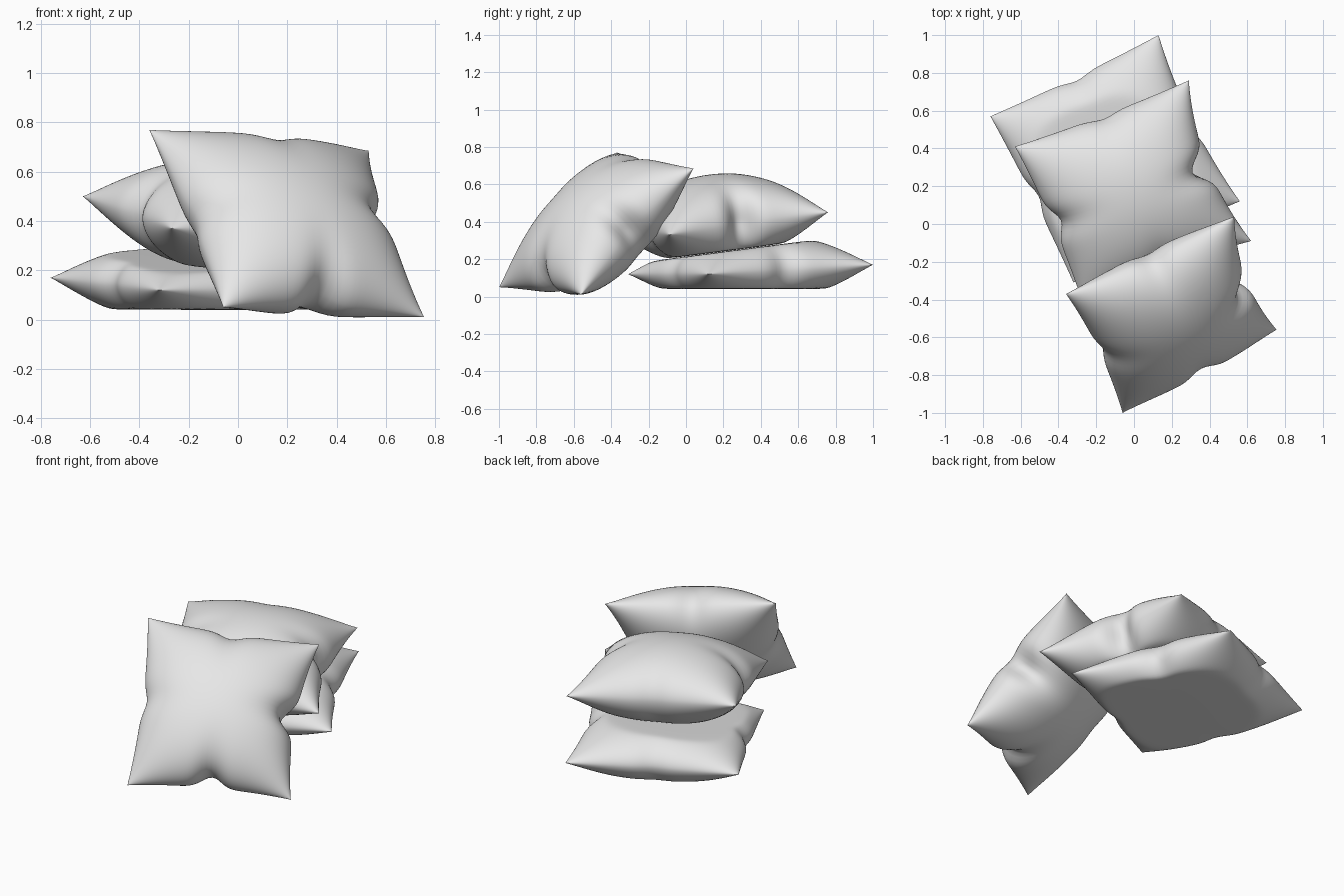
import bpy, bmesh, math
from mathutils import Vector

if "Cube" in bpy.data.objects:
    bpy.data.objects.remove(bpy.data.objects["Cube"])

# One plain fabric colour
fabric = bpy.data.materials.new("light_grey_fabric")
fabric.use_nodes = True
fabric.diffuse_color = (0.8, 0.8, 0.8, 1)
fabric.node_tree.nodes["Principled BSDF"].inputs["Base Color"].default_value = (0.8, 0.8, 0.8, 1)


def soft_max(a, b, k=0.012):
    """Larger of two heights with a rounded changeover."""
    return (a + b + math.sqrt((a - b) ** 2 + k * k)) / 2


def ground(p):
    return 0.04


def contact(p):
    """Sloping plane where the two stacked pillows press together."""
    return 0.215 + 0.13 * p.y


def pillow(name, corners, puff, bows, pinches, floor=None, ceiling=None):
    """Corners and edges run anticlockwise from the front left / front edge."""
    fl, fr, br, bl = [Vector(c) for c in corners]
    normal = (fr - fl + br - bl).cross(bl - fl + br - fr).normalized()
    bm = bmesh.new()

    def pull(a, b, low, high):
        # Draw the seam inwards, most strongly at the tuck in its middle
        i = high if a > 0 else low
        fold = pinches[i] * math.exp(-(b / 0.16) ** 2) * abs(a) ** 3
        bow = bows[i] * (1 - b * b) * a * a
        return a * (1 - bow - fold), fold

    for side in (1, -1):
        made = bmesh.ops.create_grid(bm, x_segments=56, y_segments=56, size=1)["verts"]
        if side < 0:
            faces = list({f for v in made for f in v.link_faces})
            bmesh.ops.reverse_faces(bm, faces=faces)
        for vert in made:
            # Crowd the rows towards the seams
            u = math.sin(vert.co.x * math.pi / 2)
            v = math.sin(vert.co.y * math.pi / 2)
            swell = max(0, (1 - u * u) * (1 - v * v)) ** 0.54
            pu, fold_u = pull(u, v, 3, 1)
            pv, fold_v = pull(v, u, 0, 2)
            s, t = (pu + 1) / 2, (pv + 1) / 2
            p = fl.lerp(fr, s).lerp(bl.lerp(br, s), t)
            p += normal * side * puff * swell * (1 - 1.8 * min(0.4, fold_u + fold_v))
            if floor:
                p.z = soft_max(p.z, floor(p))
            if ceiling:
                p.z = -soft_max(-p.z, -ceiling(p))
            vert.co = p
    bmesh.ops.remove_doubles(bm, verts=bm.verts, dist=0.0002)
    mesh = bpy.data.meshes.new(name)
    bm.to_mesh(mesh)
    bm.free()
    mesh.materials.append(fabric)
    obj = bpy.data.objects.new(name, mesh)
    bpy.context.collection.objects.link(obj)
    bpy.ops.object.select_all(action="DESELECT")
    obj.select_set(True)
    bpy.context.view_layer.objects.active = obj
    bpy.ops.object.shade_smooth_by_angle(angle=math.radians(60))
    return obj


# Flattened pillow at the bottom of the stack
pillow("bottom_pillow",
       [(-0.32, -0.31, 0.12), (0.56, 0.12, 0.12), (0.13, 1.0, 0.17), (-0.76, 0.57, 0.17)],
       0.2, (0.03, 0.08, 0.02, 0.02), (0.04, 0.08, 0.04, 0.06), ground, contact)

# Plump pillow lying on it
pillow("middle_pillow",
       [(-0.27, -0.42, 0.37), (0.62, -0.09, 0.33), (0.29, 0.76, 0.45), (-0.63, 0.41, 0.5)],
       0.24, (0.05, 0.14, 0.03, 0.04), (0.06, 0.2, 0.04, 0.1), contact)

# Pillow leaning against the stack
pillow("leaning_pillow",
       [(-0.06, -1.0, 0.05), (0.755, -0.56, 0.01), (0.53, 0.04, 0.685), (-0.36, -0.37, 0.77)],
       0.24, (0.07, 0.12, 0.05, 0.06), (0.14, 0.18, 0.07, 0.05))
